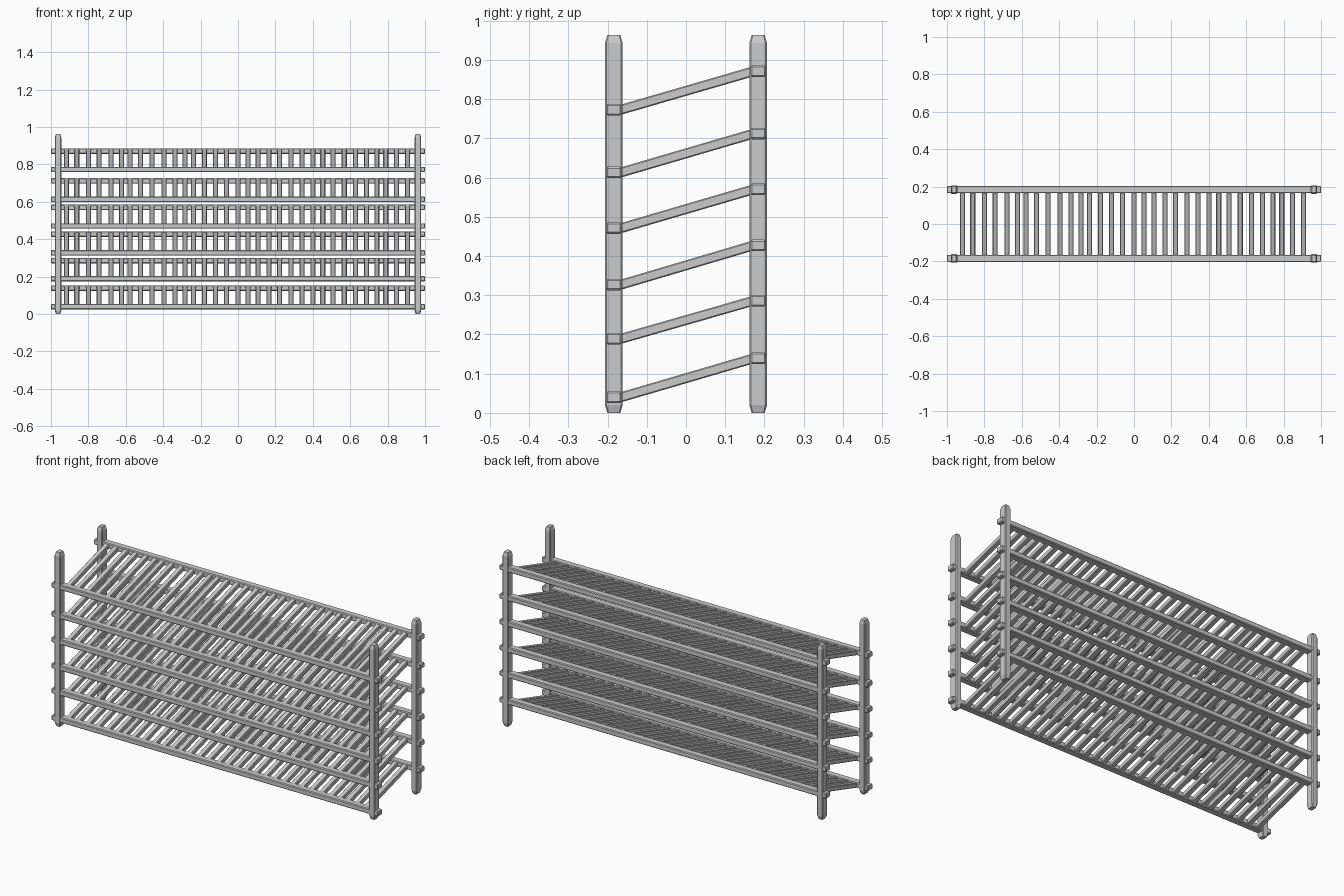
import bpy, bmesh, math
from mathutils import Matrix

if "Cube" in bpy.data.objects:
    bpy.data.objects.remove(bpy.data.objects["Cube"])

POST_X, POST_Y = 0.962, 0.184
HEIGHT = 0.963
FRONT_Z = [0.04, 0.189, 0.327, 0.471, 0.613, 0.773]
BACK_Z = [0.139, 0.286, 0.427, 0.57, 0.712, 0.871]
# slat centres along the shelf, slightly uneven as if placed by hand
SLAT_X = [-0.918, -0.862, -0.80, -0.742, -0.679, -0.622, -0.578, -0.521, -0.46,
          -0.395, -0.337, -0.284, -0.238, -0.18, -0.12, -0.061, 0.0, 0.053,
          0.108, 0.165, 0.223, 0.284, 0.343, 0.40, 0.453, 0.508, 0.568, 0.628,
          0.688, 0.742, 0.79, 0.848, 0.907]


def link(name, bm):
    bmesh.ops.recalc_face_normals(bm, faces=bm.faces)
    mesh = bpy.data.meshes.new(name)
    bm.to_mesh(mesh)
    bm.free()
    obj = bpy.data.objects.new(name, mesh)
    bpy.context.collection.objects.link(obj)
    return obj


def add_box(bm, size, loc, rot_x=0.0):
    m = (Matrix.Translation(loc) @ Matrix.Rotation(rot_x, 4, 'X')
         @ Matrix.Diagonal((*size, 1)))
    bmesh.ops.create_cube(bm, size=1, matrix=m)


def bevel(obj, width):
    mod = obj.modifiers.new("chamfer", 'BEVEL')
    mod.width = width
    mod.segments = 1


def post(name, x, y):
    # chamfered rectangle lofted through four levels, narrowed at both ends
    hx, hy, c = 0.0175, 0.0225, 0.004
    outline = [(hx, hy - c), (hx - c, hy), (c - hx, hy), (-hx, hy - c),
               (-hx, c - hy), (c - hx, -hy), (hx - c, -hy), (hx, c - hy)]
    bm = bmesh.new()
    rings = []
    for z, inset in ((0, 0.006), (0.02, 0), (HEIGHT - 0.02, 0), (HEIGHT, 0.006)):
        sx, sy = 1 - inset / hx, 1 - inset / hy
        rings.append([bm.verts.new((x + px * sx, y + py * sy, z)) for px, py in outline])
    for a, b in zip(rings, rings[1:]):
        for i in range(8):
            j = (i + 1) % 8
            bm.faces.new((a[i], a[j], b[j], b[i]))
    bm.faces.new(rings[0])
    bm.faces.new(rings[-1])
    link(name, bm)


# four corner posts
for sx, side in ((-1, "left"), (1, "right")):
    for sy, end in ((-1, "front"), (1, "back")):
        post(f"{end}_{side}_post", sx * POST_X, sy * POST_Y)

# six sloping shelves: a low front rail, a high back rail and slats between
for n, (zf, zb) in enumerate(zip(FRONT_Z, BACK_Z), 1):
    for label, y, z in (("front", -POST_Y, zf), ("back", POST_Y, zb)):
        bm = bmesh.new()
        add_box(bm, (2.0, 0.039, 0.029), (0, y, z))
        bevel(link(f"{label}_rail_{n}", bm), 0.004)

    angle = math.atan2(zb - zf, 2 * POST_Y - 0.03)
    bm = bmesh.new()
    for x in SLAT_X:
        add_box(bm, (0.027, 0.352, 0.025), (x, 0, (zf + zb) / 2 - 0.001), angle)
    bevel(link(f"shelf_slats_{n}", bm), 0.003)
